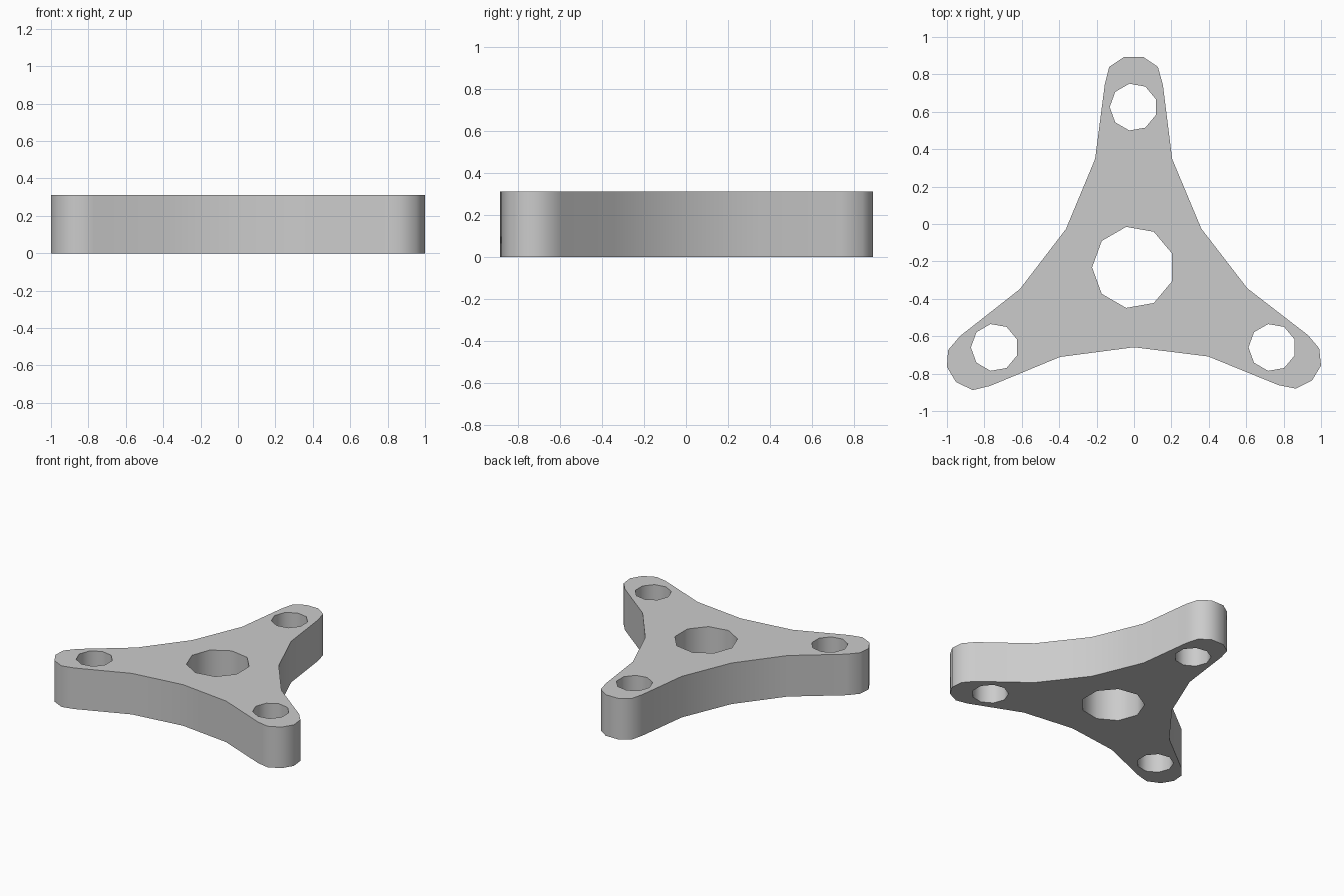
import bpy, bmesh, math

if "Cube" in bpy.data.objects:
    bpy.data.objects.remove(bpy.data.objects["Cube"])

HEIGHT = 0.312

# Outline of the three-armed plate, clockwise from the top of the rear arm
OUTLINE = [
    (0.05, 0.893), (0.128, 0.84), (0.155, 0.742), (0.204, 0.348), (0.36, -0.025),
    (0.606, -0.344), (0.93, -0.594), (0.99, -0.665), (1.0, -0.757), (0.952, -0.837),
    (0.864, -0.88), (0.774, -0.862), (0.396, -0.708), (0.0, -0.659), (-0.396, -0.711),
    (-0.77, -0.866), (-0.862, -0.888), (-0.952, -0.845), (-1.0, -0.764),
    (-0.994, -0.674), (-0.93, -0.599), (-0.61, -0.348), (-0.364, -0.027),
    (-0.208, 0.348), (-0.156, 0.748), (-0.133, 0.84), (-0.053, 0.893),
]

# Nine-sided holes: centre x, centre y, radius
HOLES = [(-0.004, -0.232, 0.22), (-0.003, 0.625, 0.127),
         (-0.745, -0.66, 0.127), (0.739, -0.66, 0.127)]


def ring(cx, cy, r, n=9):
    return [(cx + r * math.cos(math.pi + 2 * math.pi * i / n),
             cy + r * math.sin(math.pi + 2 * math.pi * i / n)) for i in range(n)]


def add_loop(bm, points):
    verts = [bm.verts.new((x, y, 0)) for x, y in points]
    return [bm.edges.new((a, b)) for a, b in zip(verts, verts[1:] + verts[:1])]


# Plate profile with holes, filled and extruded upwards
bm = bmesh.new()
edges = add_loop(bm, OUTLINE)
for hole in HOLES:
    edges += add_loop(bm, ring(*hole))
bmesh.ops.triangle_fill(bm, edges=edges, use_beauty=True, normal=(0, 0, 1))
result = bmesh.ops.extrude_face_region(bm, geom=bm.faces[:], use_keep_orig=True)
top = [g for g in result["geom"] if isinstance(g, bmesh.types.BMVert)]
bmesh.ops.translate(bm, verts=top, vec=(0, 0, HEIGHT))
bmesh.ops.recalc_face_normals(bm, faces=bm.faces[:])

mesh = bpy.data.meshes.new("three_arm_plate")
bm.to_mesh(mesh)
bm.free()
plate = bpy.data.objects.new("three_arm_plate", mesh)
bpy.context.collection.objects.link(plate)

# Smooth walls with crisp top and bottom rims
bpy.context.view_layer.objects.active = plate
plate.select_set(True)
bpy.ops.object.shade_smooth_by_angle(angle=math.radians(60))
